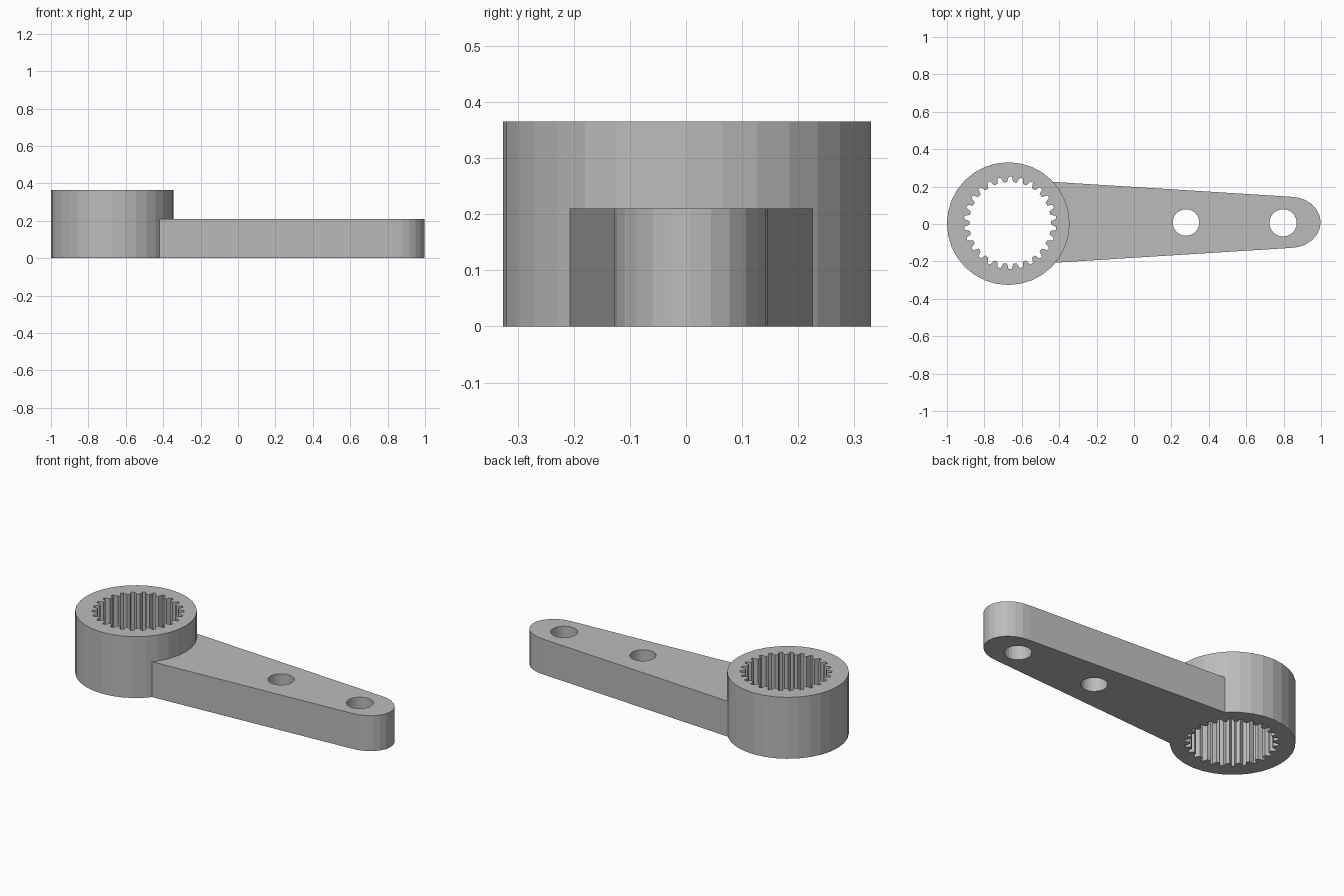
import bpy, bmesh, math

if "Cube" in bpy.data.objects:
    bpy.data.objects.remove(bpy.data.objects["Cube"])

grey = bpy.data.materials.new("plain grey")
grey.diffuse_color = (0.5, 0.5, 0.5, 1)
grey.use_nodes = True
grey.node_tree.nodes["Principled BSDF"].inputs["Base Color"].default_value = grey.diffuse_color


def circle(cx, cy, r, n):
    return [(cx + r * math.cos(2 * math.pi * i / n), cy + r * math.sin(2 * math.pi * i / n)) for i in range(n)]


def plate(name, loops, height):
    """Extruded outline (first loop) with holes (other loops), from z = 0."""
    bm = bmesh.new()
    edges, walls = [], []
    for pts in loops:
        vs = [bm.verts.new((x, y, 0)) for x, y in pts]
        edges += [bm.edges.new((vs[i], vs[(i + 1) % len(vs)])) for i in range(len(vs))]
    bmesh.ops.triangle_fill(bm, edges=edges, use_beauty=True, normal=(0, 0, 1))
    ext = bmesh.ops.extrude_face_region(bm, geom=bm.faces[:], use_keep_orig=True)
    bmesh.ops.translate(bm, vec=(0, 0, height), verts=[g for g in ext["geom"] if isinstance(g, bmesh.types.BMVert)])
    bmesh.ops.recalc_face_normals(bm, faces=bm.faces[:])
    me = bpy.data.meshes.new(name)
    bm.to_mesh(me)
    bm.free()
    me.materials.append(grey)
    ob = bpy.data.objects.new(name, me)
    bpy.context.collection.objects.link(ob)
    return ob


# Splined bore: trapezoid grooves around the hub centre
TEETH = 26
bore = []
for i in range(TEETH):
    for f, r in ((-0.32, 0.219), (-0.14, 0.247), (0.14, 0.247), (0.32, 0.219)):
        a = math.pi / 2 + 2 * math.pi * (i + f) / TEETH
        bore.append((-0.662 + r * math.cos(a), 0.006 + r * math.sin(a)))

# Hub ring
CX, CY, R = -0.672, 0.002, 0.328
hub = plate("splined_hub", [circle(CX, CY, R, 32), bore], 0.365)

# Tapered arm: rounded tip, root arc sitting on the hub wall
tip = [(0.835 + 0.163 * math.cos(a), 0.009 + 0.137 * math.sin(a))
       for a in (math.pi * (i / 12 - 0.5) for i in range(13))]
root = [(CX + 0.322 * math.cos(a), CY + 0.322 * math.sin(a))
        for a in (math.radians(d) for d in (44, 33.75, 22.5, 11.25, 0, -11.25, -22.5, -33.75, -40.5))]
holes = [circle(0.278, 0.008, 0.071, 24), circle(0.797, 0.006, 0.073, 24)]
plate("tapered_arm", [tip + root] + holes, 0.21)
